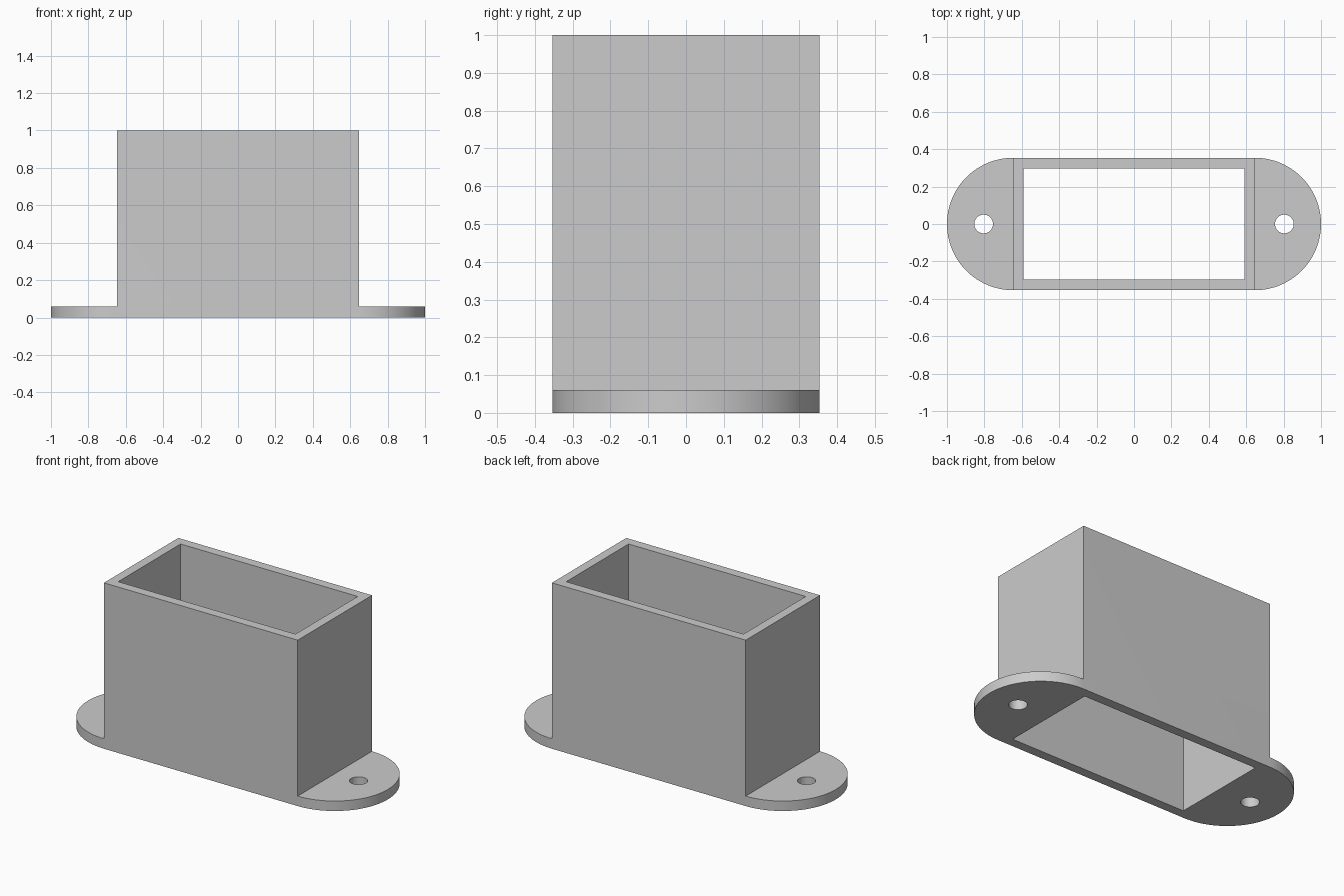
import bpy, bmesh, math
from mathutils import Matrix

cube = bpy.data.objects.get("Cube")
if cube:
    bpy.data.objects.remove(cube, do_unlink=True)

HALF_W, RADIUS = 0.646, 0.354     # box half width, flange end radius
FLANGE_H, HEIGHT = 0.06, 1.0
INNER_W, INNER_D = 0.591, 0.297   # half sizes of the opening
HOLE_X, HOLE_R = 0.804, 0.05
SEGMENTS = 48

grey = bpy.data.materials.new("light grey")
grey.use_nodes = True
grey.diffuse_color = (0.6, 0.6, 0.6, 1)
grey.node_tree.nodes["Principled BSDF"].inputs["Base Color"].default_value = (0.6, 0.6, 0.6, 1)


def make_object(name, bm):
    bmesh.ops.recalc_face_normals(bm, faces=bm.faces)
    mesh = bpy.data.meshes.new(name)
    bm.to_mesh(mesh)
    bm.free()
    mesh.materials.append(grey)
    obj = bpy.data.objects.new(name, mesh)
    bpy.context.collection.objects.link(obj)
    return obj


# Footprint: two rounded ends sharing edges with the central rectangle
bm = bmesh.new()
arcs = []
for side in (1, -1):
    angles = [math.pi * (i / SEGMENTS - 0.5) for i in range(SEGMENTS + 1)]
    arc = [bm.verts.new((side * (HALF_W + RADIUS * math.cos(a)), side * RADIUS * math.sin(a), 0))
           for a in angles]
    bm.faces.new(arc)
    arcs.append(arc)
bm.faces.new((arcs[0][0], arcs[0][-1], arcs[1][0], arcs[1][-1]))

# Raise the flange, then the box from its centre
raised = bmesh.ops.extrude_face_region(bm, geom=bm.faces[:], use_keep_orig=True)["geom"]
bmesh.ops.translate(bm, verts=[g for g in raised if isinstance(g, bmesh.types.BMVert)],
                    vec=(0, 0, FLANGE_H))
centre = [g for g in raised if isinstance(g, bmesh.types.BMFace) and len(g.verts) == 4
          and all(v.co.z > FLANGE_H / 2 for v in g.verts)]
box_top = bmesh.ops.extrude_discrete_faces(bm, faces=centre)["faces"]
bmesh.ops.translate(bm, verts=box_top[0].verts[:], vec=(0, 0, HEIGHT - FLANGE_H))
housing = make_object("flanged_housing", bm)

# Cutters: rectangular opening and two screw holes
bm = bmesh.new()
bmesh.ops.create_cube(bm, size=2, matrix=Matrix.Translation((0, 0, HEIGHT / 2))
                      @ Matrix.Diagonal((INNER_W, INNER_D, HEIGHT, 1)))
for side in (1, -1):
    bmesh.ops.create_cone(bm, cap_ends=True, segments=SEGMENTS, radius1=HOLE_R, radius2=HOLE_R,
                          depth=1, matrix=Matrix.Translation((side * HOLE_X, 0, 0)))
cutter = make_object("opening_cutter", bm)
cutter.hide_render = True

cut = housing.modifiers.new("openings", 'BOOLEAN')
cut.operation = 'DIFFERENCE'
cut.solver = 'EXACT'
cut.object = cutter

bpy.ops.object.select_all(action='DESELECT')
housing.select_set(True)
bpy.context.view_layer.objects.active = housing
bpy.ops.object.modifier_apply(modifier=cut.name)
bpy.data.objects.remove(cutter, do_unlink=True)

# Merge coplanar wall pieces and smooth only the rounded surfaces
bm = bmesh.new()
bm.from_mesh(housing.data)
bmesh.ops.dissolve_limit(bm, angle_limit=math.radians(0.5), verts=bm.verts, edges=bm.edges)
bm.to_mesh(housing.data)
bm.free()
bpy.ops.object.shade_smooth_by_angle(angle=math.radians(30))
